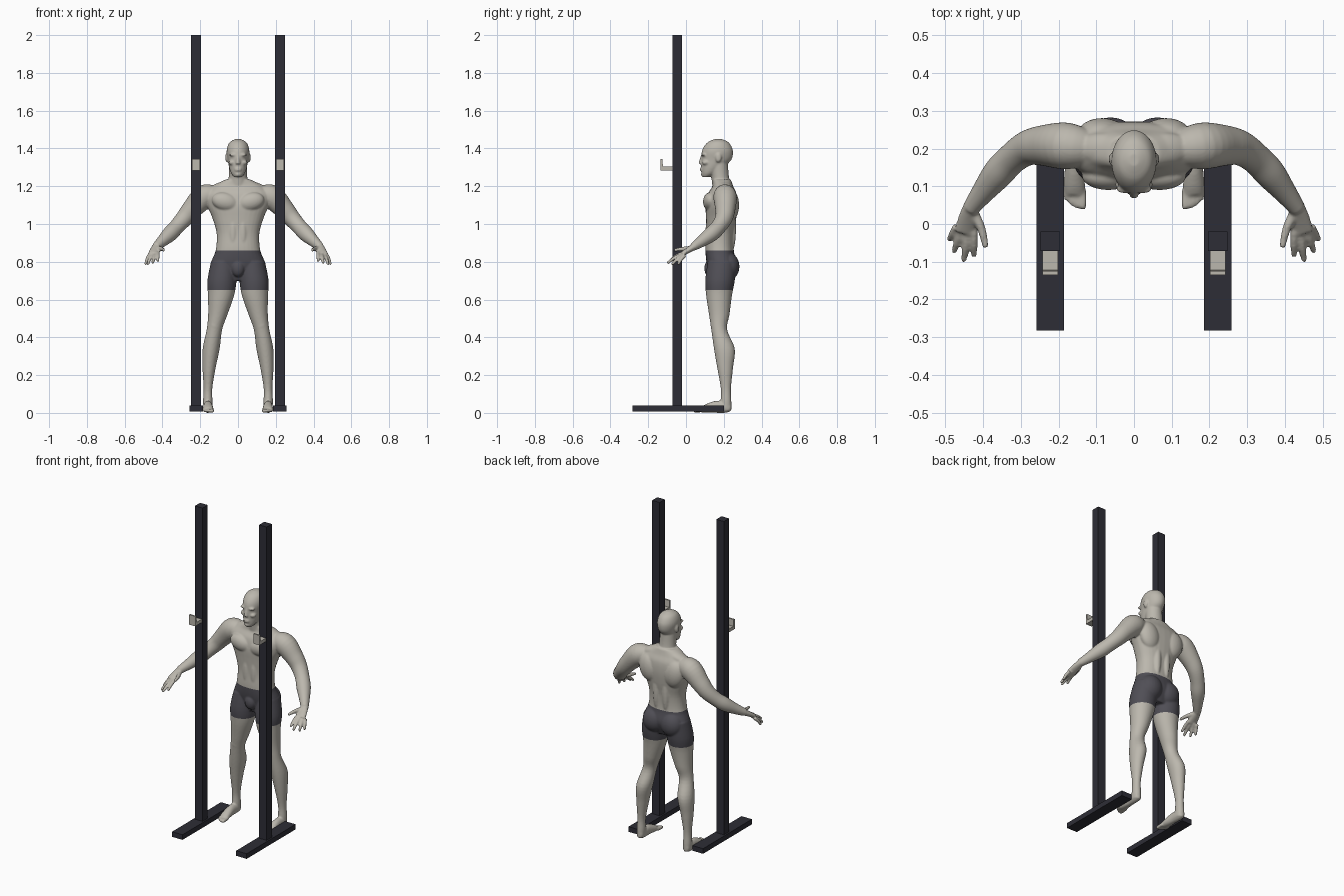
import bpy, bmesh, math
from mathutils import Vector, Matrix

if "Cube" in bpy.data.objects:
    bpy.data.objects.remove(bpy.data.objects["Cube"], do_unlink=True)


def material(name, color):
    mat = bpy.data.materials.new(name)
    mat.use_nodes = True
    mat.diffuse_color = (*color, 1)
    for node in mat.node_tree.nodes:
        if node.type == "BSDF_PRINCIPLED":
            node.inputs["Base Color"].default_value = (*color, 1)
            node.inputs["Roughness"].default_value = 0.7
    return mat


SKIN = material("warm grey", (0.5, 0.475, 0.42))
SHORTS = material("charcoal cloth", (0.08, 0.077, 0.092))
STEEL = material("dark steel", (0.027, 0.027, 0.037))


def add_object(name, bm, *mats):
    bmesh.ops.recalc_face_normals(bm, faces=bm.faces[:])
    mesh = bpy.data.meshes.new(name)
    bm.to_mesh(mesh)
    bm.free()
    obj = bpy.data.objects.new(name, mesh)
    bpy.context.collection.objects.link(obj)
    for mat in mats:
        mesh.materials.append(mat)
    return obj


def box(name, low, high, mat):
    bm = bmesh.new()
    low, high = Vector(low), Vector(high)
    size = Matrix.Diagonal((*(high - low), 1))
    bmesh.ops.create_cube(bm, size=1, matrix=Matrix.Translation((low + high) / 2) @ size)
    return add_object(name, bm, mat)


def spline(keys, steps=5):
    """Catmull-Rom interpolation of whole key tuples."""
    keys = [Vector(k) for k in keys]
    pts = [keys[0]] + keys + [keys[-1]]
    out = []
    for a, b, c, d in zip(pts, pts[1:], pts[2:], pts[3:]):
        for i in range(steps):
            t = i / steps
            out.append(b + (c - a) * (t / 2) + (2 * a - 5 * b + 4 * c - d) * (t * t / 2)
                       + (3 * b - a - 3 * c + d) * (t ** 3 / 2))
    return out + [keys[-1]]


def loft(bm, keys, side=1, level=False, ref=(1, 0, 0), count=32, power=2.0):
    """Skin elliptical rings along keys (x, y, z, width radius, depth radius)."""
    pts = spline(keys)
    centres = [Vector(p[:3]) for p in pts]
    rings = []
    for i, p in enumerate(pts):
        tangent = (centres[min(i + 1, len(pts) - 1)] - centres[max(i - 1, 0)]).normalized()
        if level:
            u, v = Vector((1, 0, 0)), Vector((0, 1, 0))
        else:
            u = Vector(ref)
            u = (u - tangent * u.dot(tangent)).normalized()
            v = tangent.cross(u)
        ring = []
        for k in range(count):
            a = math.tau * k / count
            c, s = math.cos(a), math.sin(a)
            c = math.copysign(abs(c) ** (2 / power), c)
            s = math.copysign(abs(s) ** (2 / power), s)
            co = centres[i] + u * (c * max(p[3], 0.004)) + v * (s * max(p[4], 0.004))
            ring.append(bm.verts.new((co.x * side, co.y, co.z)))
        rings.append(ring)
    for r, q in zip(rings, rings[1:]):
        for k in range(count):
            n = (k + 1) % count
            bm.faces.new((r[k], r[n], q[n], q[k]))
    bm.faces.new(rings[0][::-1])
    bm.faces.new(rings[-1])


def blob(bm, centre, radii, side=1, tilt=0):
    """Ellipsoid muscle, tilted in the front plane."""
    centre = Vector((centre[0] * side, centre[1], centre[2]))
    m = Matrix.Translation(centre) @ Matrix.Rotation(tilt * side, 4, "Y") @ Matrix.Diagonal((*radii, 1))
    bmesh.ops.create_uvsphere(bm, u_segments=24, v_segments=16, radius=1, matrix=m)


body = bmesh.new()

# Torso
loft(body, [(0, .187, .70, .09, .05), (0, .190, .78, .143, .078), (0, .178, .86, .118, .075),
            (0, .181, .95, .113, .073), (0, .186, 1.03, .135, .080), (0, .188, 1.10, .163, .084),
            (0, .192, 1.16, .172, .075), (0, .195, 1.20, .130, .055), (0, .19, 1.235, .068, .048)],
     level=True, power=2.3)

# Neck and head
loft(body, [(0, .197, 1.17, .065, .055), (0, .182, 1.24, .05, .047), (0, .172, 1.32, .048, .05)], level=True)
loft(body, [(0, .105, 1.248, .02, .018), (0, .122, 1.268, .036, .040), (0, .14, 1.30, .047, .060),
            (0, .160, 1.34, .054, .080), (0, .166, 1.38, .060, .083), (0, .168, 1.41, .056, .073),
            (0, .17, 1.435, .042, .052), (0, .17, 1.450, .014, .018)], level=True)

# Nose, lips and chin
loft(body, [(0, .088, 1.365, .007, .008), (0, .080, 1.335, .009, .01), (0, .076, 1.318, .013, .01)])
for z in (1.284, 1.293):
    blob(body, (0, .083, z), (.018, .009, .0045))
blob(body, (0, .092, 1.262), (.018, .013, .011))

# Front of the pelvis
blob(body, (0, .125, .765), (.035, .028, .045))

for s in (1, -1):
    # Brow, cheek and ear
    blob(body, (.026, .094, 1.366), (.022, .014, .007), s)
    blob(body, (.03, .105, 1.325), (.02, .02, .014), s)
    blob(body, (.059, .172, 1.352), (.008, .016, .026), s)

    # Chest, belly and back muscles
    blob(body, (.068, .128, 1.118), (.072, .038, .048), s, -.25)
    blob(body, (.026, .125, .95), (.024, .022, .10), s)
    blob(body, (.085, .237, 1.10), (.065, .044, .085), s, .2)
    blob(body, (.032, .24, .98), (.024, .025, .13), s)
    blob(body, (.085, .20, 1.195), (.075, .042, .028), s, .3)
    blob(body, (.062, .222, .775), (.07, .061, .075), s)

    # Leg
    loft(body, [(.075, .19, .80, .068, .075), (.085, .18, .70, .077, .078), (.09, .175, .62, .069, .068),
                (.107, .176, .52, .051, .054), (.125, .176, .44, .041, .042), (.142, .203, .34, .045, .055),
                (.153, .207, .24, .035, .042), (.159, .211, .13, .023, .027), (.16, .212, .06, .025, .028),
                (.16, .214, .012, .022, .026)], s, level=True)
    blob(body, (.122, .148, .465), (.026, .018, .032), s)

    # Foot and toes
    loft(body, [(.16, .236, .026, .018, .02), (.16, .21, .03, .024, .03), (.159, .16, .032, .024, .032),
                (.158, .11, .023, .028, .023), (.157, .08, .015, .027, .014)], s)
    for i in range(5):
        x, r = .136 + .0108 * i, .0105 - .0008 * i
        tip = .04 + .003 * i * i / 2
        loft(body, [(x, .09, .014, r, r), (x, tip + .015, .012, r, r), (x, tip, .010, r * .8, r * .8)], s, count=12)

    # Arm
    loft(body, [(.12, .20, 1.155, .048, .048), (.18, .207, 1.143, .064, .062), (.245, .208, 1.078, .053, .053),
                (.285, .20, 1.03, .046, .046), (.325, .172, .985, .041, .041), (.36, .135, .948, .041, .041),
                (.40, .085, .91, .031, .031), (.434, .04, .88, .022, .022)], s, ref=(0, 0, 1))

    # Palm, fingers and thumb
    loft(body, [(.43, .05, .885, .021, .02), (.438, .02, .866, .026, .016), (.447, -.022, .84, .031, .012)], s)
    for i, tip in enumerate([(.424, -.086, .803), (.452, -.099, .792), (.478, -.075, .785), (.490, -.042, .785)]):
        root = Vector((.424 + .0155 * i, -.018 + .004 * i, .846 - .004 * i))
        tip = Vector(tip)
        mid = root.lerp(tip, .55) + Vector((0, 0, .006))
        loft(body, [(*root, .0105, .0105), (*mid, .0098, .0098), (*tip, .0075, .0075)], s, count=12)
    loft(body, [(.424, .03, .873, .013, .013), (.404, -.015, .868, .0115, .0115), (.393, -.063, .862, .008, .008)],
         s, count=12)

# Fuse the body parts into one smooth skin
figure = add_object("man_body", body)
remesh = figure.modifiers.new("fuse", "REMESH")
remesh.mode = "VOXEL"
remesh.voxel_size = 0.005
soften = figure.modifiers.new("soften", "SMOOTH")
soften.factor = 0.5
soften.iterations = 4
fused = bpy.data.meshes.new_from_object(figure.evaluated_get(bpy.context.evaluated_depsgraph_get()))
figure.modifiers.clear()
figure.data = fused

# Cut the waistband and hems, then colour the shorts by height
WAIST, HEM = 0.86, 0.65
bm = bmesh.new()
bm.from_mesh(fused)
for z in (WAIST, HEM):
    bmesh.ops.bisect_plane(bm, geom=bm.verts[:] + bm.edges[:] + bm.faces[:],
                           plane_co=(0, 0, z), plane_no=(0, 0, 1))
for f in bm.faces:
    c = f.calc_center_median()
    f.smooth = True
    f.material_index = int(HEM < c.z < WAIST and abs(c.x) < 0.25)
fused.materials.clear()
fused.materials.append(SKIN)
fused.materials.append(SHORTS)
bm.to_mesh(fused)
bm.free()

# Stands: base bar, upright and hook on each side
for s, label in ((1, "left"), (-1, "right")):
    mid = .222 * s
    box(label + "_base", (mid - .036, -.283, .008), (mid + .036, .2, .04), STEEL)
    box(label + "_upright", (mid - .026, -.071, .03), (mid + .026, -.02, 2), STEEL)
    hook = bmesh.new()
    profile = [(-.07, 1.283), (-.135, 1.283), (-.135, 1.345), (-.125, 1.345), (-.122, 1.304), (-.07, 1.304)]
    face = hook.faces.new([hook.verts.new((mid - .021, y, z)) for y, z in profile])
    grown = bmesh.ops.extrude_face_region(hook, geom=[face])["geom"]
    bmesh.ops.translate(hook, vec=(.042, 0, 0), verts=[g for g in grown if isinstance(g, bmesh.types.BMVert)])
    add_object(label + "_hook", hook, SKIN)
